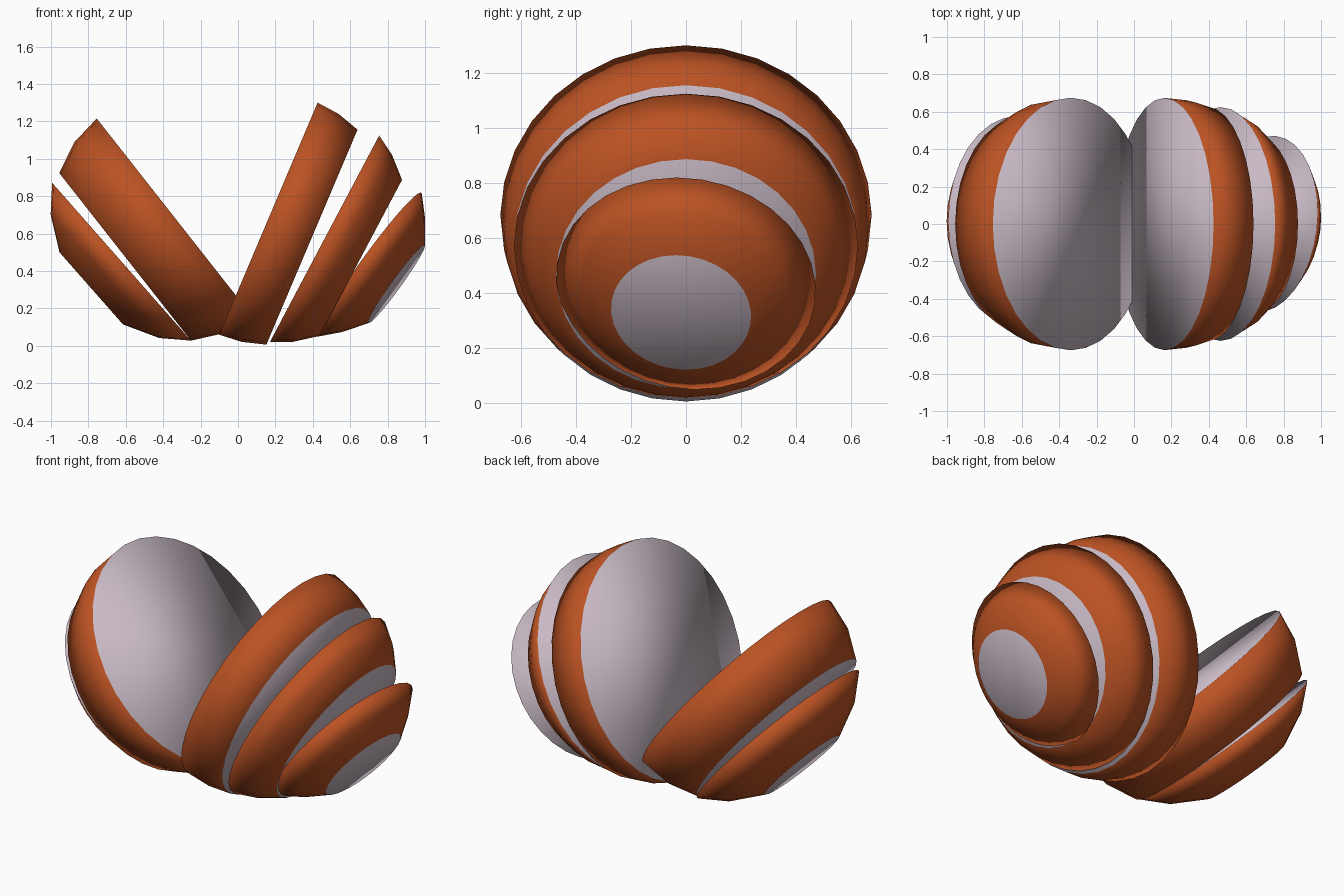
import bpy, bmesh, math
from mathutils import Vector

if "Cube" in bpy.data.objects:
    bpy.data.objects.remove(bpy.data.objects["Cube"])

SIDES = 32


def material(name, rgb):
    m = bpy.data.materials.new(name)
    m.diffuse_color = (*rgb, 1)
    m.use_nodes = True
    m.node_tree.nodes["Principled BSDF"].inputs["Base Color"].default_value = m.diffuse_color
    return m


skin = material("orange_skin", (0.50, 0.085, 0.017))
flesh = material("pale_flesh", (0.58, 0.49, 0.56))


def slice_part(name, centre, normal, profile):
    """Round slice: profile is (distance along the normal, radius) from the inner cut out."""
    c, n = Vector(centre), Vector(normal).normalized()
    up = Vector((0, 0, 1))
    u = (up - n * up.dot(n)).normalized()
    v = n.cross(u)
    bm = bmesh.new()
    rings = []
    for h, r in profile:
        rings.append([bm.verts.new(c + n * h
                                   + u * r * math.cos(math.tau * i / SIDES)
                                   + v * r * math.sin(math.tau * i / SIDES))
                      for i in range(SIDES)])
    # curved skin
    for a, b in zip(rings, rings[1:]):
        for i in range(SIDES):
            j = (i + 1) % SIDES
            bm.faces.new((a[i], a[j], b[j], b[i]))
    # the two cut faces
    for ring in (rings[0], rings[-1]):
        bm.faces.new(ring).material_index = 1
    bmesh.ops.recalc_face_normals(bm, faces=bm.faces[:])
    for f in bm.faces:
        f.smooth = True
    mesh = bpy.data.meshes.new(name)
    bm.to_mesh(mesh)
    bm.free()
    mesh.materials.append(skin)
    mesh.materials.append(flesh)
    ob = bpy.data.objects.new(name, mesh)
    bpy.context.collection.objects.link(ob)
    return ob


# right-hand fan, from the middle outwards
slice_part("right_inner_slice", (0.1625, 0, 0.68), (0.92, 0, -0.39),
           [(0, 0.674), (0.127, 0.662), (0.253, 0.624)])
slice_part("right_middle_slice", (0.4625, 0, 0.5725), (0.884, 0, -0.468),
           [(0, 0.625), (0.11, 0.565), (0.219, 0.472)])
slice_part("right_end_slice", (0.7025, 0.0, 0.435), (0.81, -0.10, -0.585),
           [(0, 0.474), (0.09, 0.38), (0.18, 0.256)])

# left-hand fan
slice_part("left_inner_slice", (-0.338, 0, 0.685), (-0.786, 0, -0.618),
           [(0, 0.675), (0.17, 0.65), (0.338, 0.57)])
slice_part("left_end_slice", (-0.6225, 0.015, 0.45), (-0.75, 0, -0.66),
           [(0, 0.562), (0.118, 0.44), (0.216, 0.257)])
